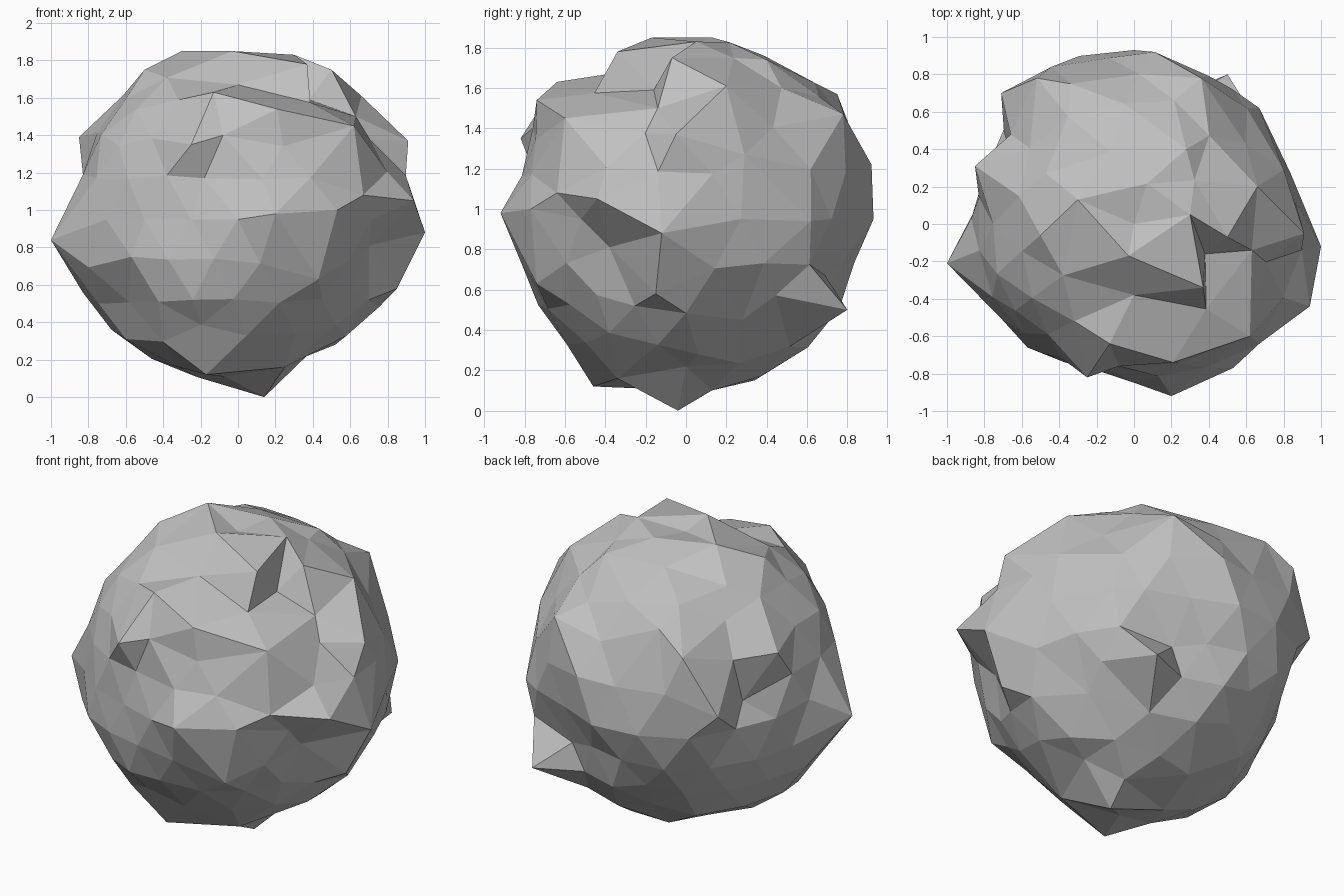
import bpy
import bmesh
import random
from mathutils import Vector

random.seed(7)
CENTRE = Vector((0, 0, .95))

# Remove the default cube
default_cube = bpy.data.objects.get("Cube")
if default_cube:
    bpy.data.objects.remove(default_cube, do_unlink=True)

# Peaks and hollows that give the boulder its character, as x, y, z
FEATURES = [
    # Right-hand side, from the front round to the back
    (1, -.12, .88), (.94, -.44, 1.05), (.91, -.05, 1.37), (.3, .05, 1.83),
    (.37, -.34, 1.78), (.38, -.16, 1.59), (.5, -.07, 1.75), (.63, -.14, 1.5),
    (.62, -.6, 1.45), (.2, -.92, .98), (.53, -.77, 1), (.43, -.74, .63),
    (.7, -.38, .81), (.67, -.64, 1.08), (.85, -.15, .58), (.52, .06, .28),
    (.25, -.34, .16), (.14, -.04, 0), (.57, .28, .45), (.5, .8, .5),
    (.3, .69, .67), (.67, .62, .94), (.8, .29, 1.27), (.66, .2, 1.61),
    (.28, .4, 1.74), (.36, .78, 1.47), (.11, .92, 1.22),
    # Left-hand side, from the front round to the back
    (.21, -.74, 1.54), (-.13, -.64, 1.63), (0, -.38, 1.67), (-.08, -.76, 1.4),
    (-.25, -.82, 1.35), (-.18, -.75, 1.17), (-.24, -.73, .52),
    (-.57, -.66, .75), (-.17, -.46, .12), (-.6, -.25, .31), (-.83, 0, .56),
    (-1, -.21, .84), (-.87, .03, 1), (-.71, .7, 1.1), (-.52, .78, 1.45),
    (-.34, .75, 1.57), (-.47, .27, 1.69), (-.85, .31, 1.39), (-.67, .4, 1.08),
    (-.5, -.06, 1.75), (-.3, .13, 1.85), (-.03, -.17, 1.85), (-.12, .34, .15),
]


def blended_radius(direction, known):
    """Average the known radii, favouring the closest directions."""
    weights = [(1 / (direction - d).length ** 3, r) for d, r in known]
    return sum(w * r for w, r in weights) / sum(w for w, r in weights)


def build_boulder():
    known = []
    for point in FEATURES:
        offset = Vector(point) - CENTRE
        known.append((offset.normalized(), offset.length))

    # An icosphere supplies the facets between the named points
    sphere = bmesh.new()
    bmesh.ops.create_icosphere(sphere, subdivisions=3, radius=1)
    fillers = [v.co.normalized() for v in sphere.verts]
    sphere.free()

    # Every point starts on the unit sphere and remembers its real radius
    bm = bmesh.new()
    radii = {bm.verts.new(d): r for d, r in known}
    for direction in fillers:
        if min((direction - d).length for d, r in known) > .18:
            weathering = random.uniform(.92, .98)
            vert = bm.verts.new(direction)
            radii[vert] = blended_radius(direction, known) * weathering

    # Wrap the directions in triangles, then push each point to its radius
    bmesh.ops.convex_hull(bm, input=list(bm.verts))
    for vert, radius in radii.items():
        vert.co = vert.co * radius + CENTRE
    bmesh.ops.recalc_face_normals(bm, faces=list(bm.faces))
    for face in bm.faces:
        face.smooth = False

    mesh = bpy.data.meshes.new("boulder")
    bm.to_mesh(mesh)
    bm.free()
    boulder = bpy.data.objects.new("boulder", mesh)
    bpy.context.collection.objects.link(boulder)
    return boulder


# Plain grey stone
stone = bpy.data.materials.new("stone_grey")
stone.use_nodes = True
grey = (.53, .53, .53, 1)
stone.diffuse_color = grey
stone.node_tree.nodes["Principled BSDF"].inputs["Base Color"].default_value = grey

boulder = build_boulder()
boulder.data.materials.append(stone)
